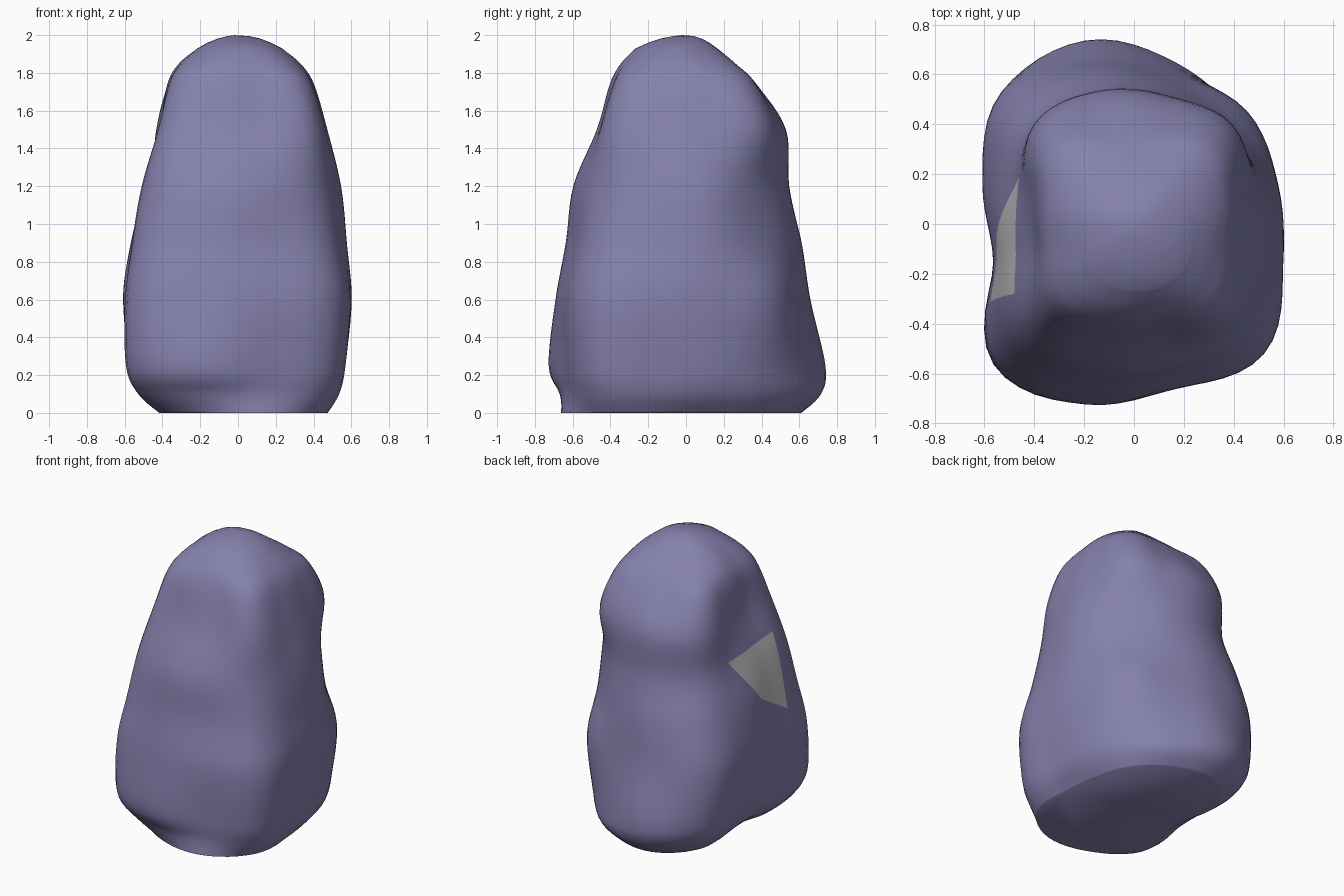
import bpy, bmesh, math
from mathutils import Vector

if "Cube" in bpy.data.objects:
    bpy.data.objects.remove(bpy.data.objects["Cube"])

# Horizontal sections of the boulder: height -> radii at 15, 45, 75 ... 345 degrees
SECTIONS = [
    (0.00, [.45, .51, .57, .62, .54, .38, .38, .57, .63, .67, .62, .48]),
    (0.10, [.53, .58, .66, .73, .67, .51, .51, .70, .68, .66, .68, .55]),
    (0.25, [.57, .61, .66, .76, .74, .58, .56, .79, .75, .675, .72, .585]),
    (0.60, [.60, .64, .62, .68, .745, .63, .585, .785, .71, .68, .735, .62]),
    (0.90, [.575, .56, .58, .63, .67, .585, .57, .72, .655, .62, .66, .585]),
    (1.20, [.545, .525, .535, .555, .57, .50, .52, .65, .61, .585, .60, .55]),
    (1.50, [.48, .56, .52, .54, .56, .435, .42, .55, .485, .475, .56, .485]),
    (1.74, [.41, .46, .385, .38, .455, .385, .38, .46, .415, .40, .48, .41]),
    (1.85, [.33, .33, .27, .265, .31, .315, .315, .37, .35, .345, .375, .335]),
    (1.93, [.22, .20, .17, .165, .19, .21, .22, .25, .26, .27, .265, .24]),
]
STEPS = 6
PATCH = [(.19, 1.26), (-.28, 1.31), (-.31, .78), (-.05, .94)]   # (y, z) outline


def spline(a, b, c, d, t):
    return b + .5 * t * (c - a + t * (2*a - 5*b + 4*c - d + t * (3*(b - c) + d - a)))


def ring_radii(r):
    n = len(r)
    return [spline(r[i - 1], r[i], r[(i + 1) % n], r[(i + 2) % n], k / STEPS)
            for i in range(n) for k in range(STEPS)]


def inside(y, z, poly):
    hit = False
    for (y0, z0), (y1, z1) in zip(poly, poly[1:] + poly[:1]):
        if (z0 > z) != (z1 > z) and y < y0 + (z - z0) * (y1 - y0) / (z1 - z0):
            hit = not hit
    return hit


def material(name, rgb):
    m = bpy.data.materials.new(name)
    m.diffuse_color = (*rgb, 1)
    m.use_nodes = True
    m.node_tree.nodes["Principled BSDF"].inputs["Base Color"].default_value = m.diffuse_color
    return m


# Smooth rings between the sections
rows = [[z] + ring_radii(r) for z, r in SECTIONS]
rings = []
for i in range(len(rows) - 1):
    a, b, c, d = (rows[max(0, min(len(rows) - 1, i + o))] for o in (-1, 0, 1, 2))
    for k in range(STEPS):
        rings.append([spline(*p, k / STEPS) for p in zip(a, b, c, d)])
rings.append(rows[-1])
# Rounded crown
for f, z in ((.75, 1.96), (.5, 1.982), (.25, 1.995)):
    rings.append([z] + [r * f for r in rows[-1][1:]])

bm = bmesh.new()
n = 12 * STEPS
loops = []
for z, *radii in rings:
    loop = []
    for j, r in enumerate(radii):
        ang = math.radians(15) + math.tau * j / n
        loop.append(bm.verts.new((r * math.cos(ang), r * math.sin(ang), max(z, 0))))
    loops.append(loop)
for lo, hi in zip(loops, loops[1:]):
    for j in range(n):
        k = (j + 1) % n
        bm.faces.new((lo[j], lo[k], hi[k], hi[j]))
apex = bm.verts.new((-.02, -.02, 2))
for j in range(n):
    bm.faces.new((loops[-1][j], loops[-1][(j + 1) % n], apex))
bm.faces.new(loops[0][::-1])

# Pale stone patch on the left side: cut its outline, then colour the inside
for (y0, z0), (y1, z1) in zip(PATCH, PATCH[1:] + PATCH[:1]):
    faces = [f for f in bm.faces if f.calc_center_median().x < -.2
             and .6 < f.calc_center_median().z < 1.45
             and abs(f.calc_center_median().y) < .45]
    geom = list({g for f in faces for g in [*f.verts, *f.edges]}) + faces
    bmesh.ops.bisect_plane(bm, geom=geom, plane_co=Vector((0, y0, z0)),
                           plane_no=Vector((0, z1 - z0, y0 - y1)))
for f in bm.faces:
    c = f.calc_center_median()
    if c.x < -.2 and inside(c.y, c.z, PATCH):
        f.material_index = 1

mesh = bpy.data.meshes.new("boulder")
bm.to_mesh(mesh)
bm.free()
mesh.materials.append(material("purple_stone", (.235, .22, .42)))
mesh.materials.append(material("pale_grey_stone", (.56, .55, .55)))
boulder = bpy.data.objects.new("boulder", mesh)
bpy.context.collection.objects.link(boulder)
bpy.context.view_layer.objects.active = boulder
boulder.select_set(True)
bpy.ops.object.shade_smooth_by_angle(angle=math.radians(60))
